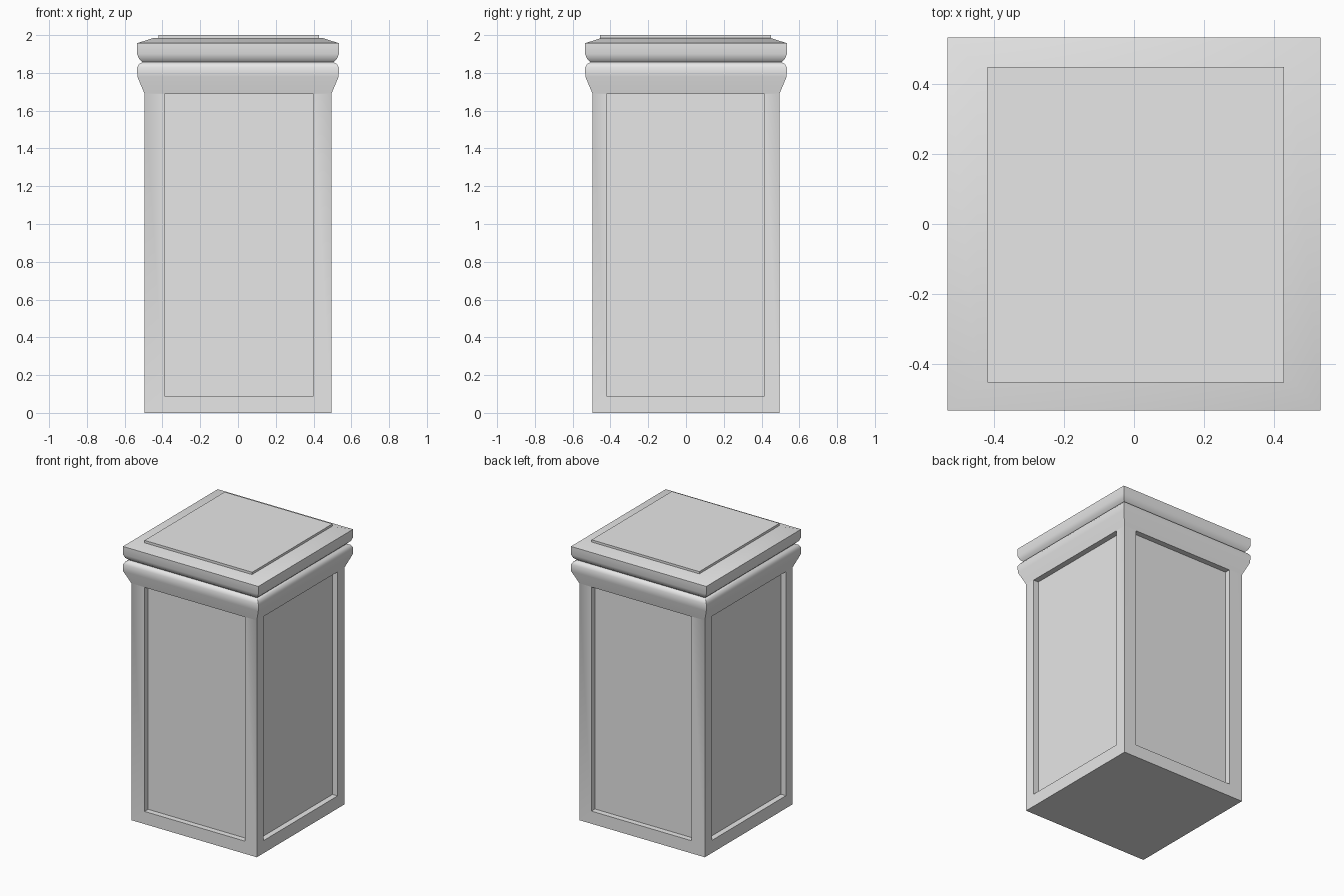
import bpy, bmesh, math
from mathutils import Vector

old = bpy.data.objects.get("Cube")
if old:
    bpy.data.objects.remove(old, do_unlink=True)

stone = bpy.data.materials.new("grey_stone")
stone.use_nodes = True
GREY = (0.8, 0.8, 0.8, 1)
stone.diffuse_color = GREY
stone.node_tree.nodes["Principled BSDF"].inputs["Base Color"].default_value = GREY


def square_loft(profile, center=(0, 0), stretch=(1, 1)):
    """Stack square rings of (half width, height) into a closed solid."""
    bm = bmesh.new()
    corners = [(-1, -1), (1, -1), (1, 1), (-1, 1)]
    rings = [[bm.verts.new((center[0] + sx * h * stretch[0],
                            center[1] + sy * h * stretch[1], z))
              for sx, sy in corners] for h, z in profile]
    for low, high in zip(rings, rings[1:]):
        for i in range(4):
            j = (i + 1) % 4
            bm.faces.new((low[i], low[j], high[j], high[i]))
    bm.faces.new(rings[0][::-1])
    bm.faces.new(rings[-1])
    bm.normal_update()
    return bm


def finish(bm, name):
    mesh = bpy.data.meshes.new(name)
    bm.to_mesh(mesh)
    bm.free()
    mesh.materials.append(stone)
    obj = bpy.data.objects.new(name, mesh)
    bpy.context.collection.objects.link(obj)
    bpy.ops.object.select_all(action='DESELECT')
    obj.select_set(True)
    bpy.context.view_layer.objects.active = obj
    bpy.ops.object.shade_smooth_by_angle(angle=math.radians(40))


# Shaft with flared collar
shaft = square_loft([(0.495, 0), (0.495, 1.69), (0.533, 1.78),
                     (0.534, 1.83), (0.523, 1.847), (0.505, 1.857)])

# Sunken panel on each side of the shaft
PANEL_LOW = Vector((-0.39, -0.42, 0.09))
PANEL_HIGH = Vector((0.40, 0.415, 1.69))
DEPTH = 0.04
sides = [f for f in shaft.faces
         if abs(f.normal.z) < 0.01 and f.calc_center_median().z < 1]
for face in sides:
    across = 0 if abs(face.normal.y) > 0.5 else 1
    bmesh.ops.inset_individual(shaft, faces=[face], thickness=0.1)
    middle = face.calc_center_median()
    for v in face.verts:
        for axis in (across, 2):
            edge = PANEL_HIGH if v.co[axis] > middle[axis] else PANEL_LOW
            v.co[axis] = edge[axis]
            # keep a hairline of frame below the collar
            if axis == 2:
                v.co.z = min(v.co.z, 1.688)
    inward = -face.normal * DEPTH
    bmesh.ops.inset_individual(shaft, faces=[face], thickness=0)
    for v in face.verts:
        v.co += inward
finish(shaft, "paneled_shaft")

# Cap moulding
finish(square_loft([(0.505, 1.857), (0.524, 1.875), (0.534, 1.9),
                    (0.534, 1.957), (0.45, 1.984)]), "cap_moulding")

# Thin slab on top
finish(square_loft([(1, 1.975), (1, 2)], center=(0.005, -0.002),
                   stretch=(0.425, 0.452)), "top_slab")
